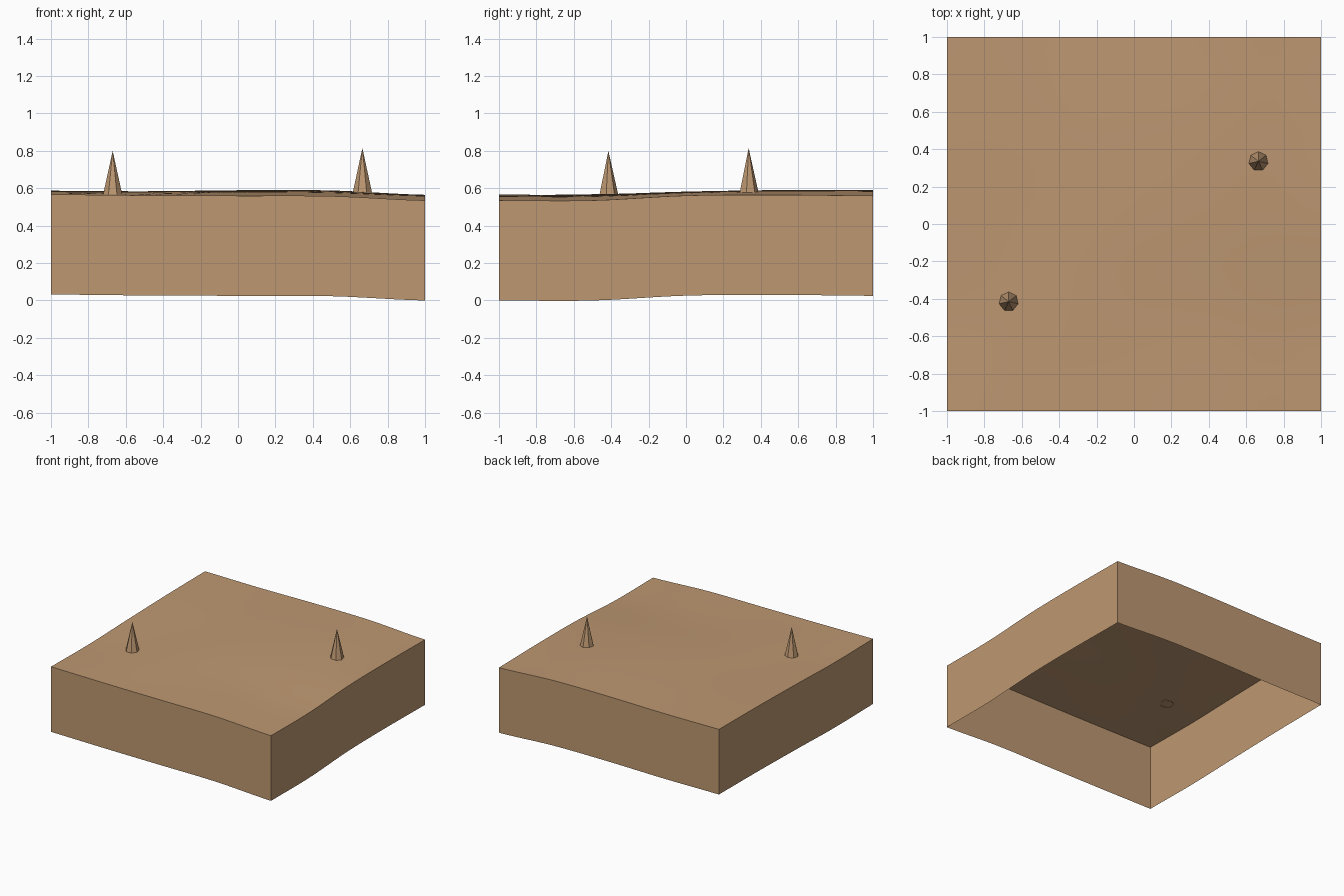
import bpy
import bmesh
from math import radians
from mathutils import Vector

cube = bpy.data.objects.get("Cube")
if cube:
    bpy.data.objects.remove(cube, do_unlink=True)

sand = bpy.data.materials.new("sandy_tan")
sand.use_nodes = True
colour = (0.515, 0.314, 0.168, 1)
sand.diffuse_color = colour
sand.node_tree.nodes["Principled BSDF"].inputs["Base Color"].default_value = colour

SKIRT = 0.535
# Ground heights in thousandths: rows front to back, columns from -x to +x
HEIGHTS = [
    (567, 562, 560, 558, 535),
    (563, 568, 566, 558, 535),
    (575, 574, 582, 578, 561),
    (584, 582, 589, 588, 565),
    (587, 584, 589, 586, 560),
]


def spline(values, t):
    """Smooth curve through evenly spaced values, t from -1 to 1."""
    last = len(values) - 1
    pos = min(max((t + 1) / 2 * last, 0), last)
    i = min(int(pos), last - 1)
    f = pos - i
    a, b, c, d = (values[min(max(k, 0), last)] for k in range(i - 1, i + 3))
    return b + f / 2 * (c - a + f * (2 * a - 5 * b + 4 * c - d + f * (3 * (b - c) + d - a)))


def ground(x, y):
    return spline([spline(row, x) for row in HEIGHTS], y) / 1000


def finish(bm, name):
    mesh = bpy.data.meshes.new(name)
    bm.to_mesh(mesh)
    bm.free()
    mesh.materials.append(sand)
    obj = bpy.data.objects.new(name, mesh)
    bpy.context.collection.objects.link(obj)
    return obj


# Rolling ground with straight skirt walls, open underneath
bm = bmesh.new()
bmesh.ops.create_grid(bm, x_segments=24, y_segments=24, size=1)
for v in bm.verts:
    v.co.z = ground(v.co.x, v.co.y)
rim = [e for e in bm.edges if e.is_boundary]
skirt = bmesh.ops.extrude_edge_only(bm, edges=rim)["geom"]
lower = [g for g in skirt if isinstance(g, bmesh.types.BMVert)]
bmesh.ops.translate(bm, verts=lower, vec=Vector((0, 0, -SKIRT)))
bmesh.ops.recalc_face_normals(bm, faces=bm.faces)
if sum(f.normal.z for f in bm.faces) < 0:
    bmesh.ops.reverse_faces(bm, faces=bm.faces)
tile = finish(bm, "ground_tile")
bpy.ops.object.select_all(action="DESELECT")
tile.select_set(True)
bpy.context.view_layer.objects.active = tile
bpy.ops.object.shade_smooth_by_angle(angle=radians(30))

# Seven-sided spikes standing on the ground
for name, x, y, tip in (("front_spike", -0.67, -0.415, 0.80),
                        ("back_spike", 0.665, 0.335, 0.815)):
    base = ground(x, y) - 0.004
    bm = bmesh.new()
    bmesh.ops.create_cone(bm, cap_ends=False, segments=7, radius1=0.053,
                          radius2=0, depth=tip - base)
    bmesh.ops.remove_doubles(bm, verts=bm.verts, dist=0.0001)
    bmesh.ops.translate(bm, verts=bm.verts, vec=Vector((x, y, (tip + base) / 2)))
    finish(bm, name)
